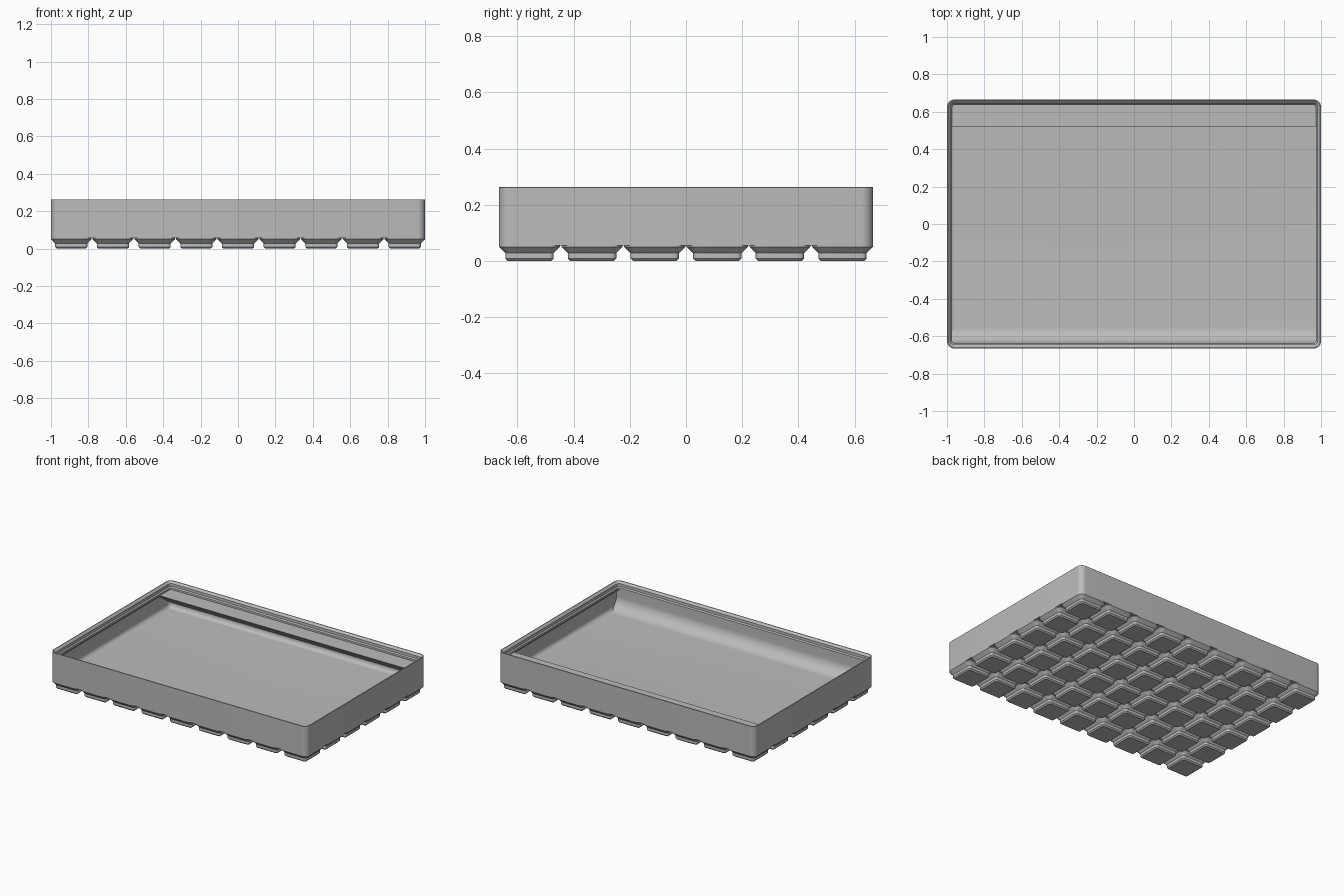
import bpy, bmesh, math
from mathutils import Vector

cube = bpy.data.objects.get("Cube")
if cube:
    bpy.data.objects.remove(cube, do_unlink=True)

grey = bpy.data.materials.new("plain grey")
grey.use_nodes = True
colour = (0.5, 0.5, 0.5, 1)
grey.diffuse_color = colour
grey.node_tree.nodes["Principled BSDF"].inputs["Base Color"].default_value = colour

COLS, ROWS, PITCH, GAP = 9, 6, 0.2228, 0.0053
HALF_X = (COLS * PITCH - GAP) / 2
HALF_Y = (ROWS * PITCH - GAP) / 2
HALF_CELL = (PITCH - GAP) / 2
TOP, FLOOR, LIP_Z, LIP_IN, WALL = 0.263, 0.074, 0.2228, 0.0276, 0.0101


def finish(name, bm):
    bmesh.ops.recalc_face_normals(bm, faces=bm.faces)
    mesh = bpy.data.meshes.new(name)
    bm.to_mesh(mesh)
    bm.free()
    mesh.materials.append(grey)
    ob = bpy.data.objects.new(name, mesh)
    bpy.context.collection.objects.link(ob)
    bpy.ops.object.select_all(action='DESELECT')
    ob.select_set(True)
    bpy.context.view_layer.objects.active = ob
    bpy.ops.object.shade_smooth_by_angle(angle=math.radians(30))
    return ob


def rounded_rect(hx, hy, r, z, steps=8):
    pts = []
    for q, (sx, sy) in enumerate([(1, 1), (-1, 1), (-1, -1), (1, -1)]):
        for i in range(steps + 1):
            a = math.pi / 2 * (q + i / steps)
            pts.append(Vector((sx * (hx - r) + r * math.cos(a),
                               sy * (hy - r) + r * math.sin(a), z)))
    return pts


def loft(name, hx, hy, profile):
    """Skin rounded rectangles given as (inset, height, corner radius), capped at both ends."""
    bm = bmesh.new()
    rings = [[bm.verts.new(p) for p in rounded_rect(hx - d, hy - d, r, z)]
             for d, z, r in profile]
    for a, b in zip(rings, rings[1:]):
        n = len(a)
        for i in range(n):
            j = (i + 1) % n
            bm.faces.new((a[i], a[j], b[j], b[i]))
    bm.faces.new(rings[0][::-1])
    bm.faces.new(rings[-1])
    return finish(name, bm)


def prism(name, profile, hx):
    """Extrude a (y, z) outline along x."""
    bm = bmesh.new()
    face = bm.faces.new([bm.verts.new((-hx, y, z)) for y, z in profile])
    new = bmesh.ops.extrude_face_region(bm, geom=[face])["geom"]
    bmesh.ops.translate(bm, vec=(2 * hx, 0, 0),
                        verts=[v for v in new if isinstance(v, bmesh.types.BMVert)])
    return finish(name, bm)


# Tray: outer wall, stepped stacking lip, inner wall, filleted floor
R, FILLET = 0.04, 0.03
shell = [(0, 0.0555), (0, TOP - 0.001), (0.001, TOP), (0.0064, TOP),
         (0.0202, 0.2493), (0.0202, 0.2302), (LIP_IN, LIP_Z),
         (LIP_IN, 0.21), (WALL, 0.192)]
shell = [(d, z, R - d) for d, z in shell]
for i in range(9):
    a = math.pi / 2 * i / 8
    d = FILLET * (1 - math.cos(a))
    shell.append((WALL + d, FLOOR + FILLET * (1 - math.sin(a)),
                  max(R - WALL - d, 0.002)))
loft("tray_body", HALF_X, HALF_Y, shell)

# Curved scoop along the inside of the front wall
SCOOP = 0.085
face_y = -HALF_Y + LIP_IN
scoop = [(face_y + SCOOP, FLOOR - 0.005), (-0.65, FLOOR - 0.005),
         (-0.65, LIP_Z), (face_y, LIP_Z)]
for i in range(17):
    a = math.pi / 2 * i / 16
    scoop.append((face_y + SCOOP * (1 - math.cos(a)),
                  FLOOR + SCOOP * (1 - math.sin(a))))
prism("front_scoop", scoop, HALF_X - WALL)

# Label shelf with sloped underside along the back wall
SHELF_Y, SHELF_Z, BACK_Y = 0.52, 0.21, 0.65
drop = (BACK_Y - SHELF_Y) * math.tan(math.radians(36))
prism("label_shelf", [(SHELF_Y, SHELF_Z), (BACK_Y, SHELF_Z),
                      (BACK_Y, SHELF_Z - drop - 0.003), (SHELF_Y, SHELF_Z - 0.003)],
      HALF_X - WALL)

# Grid of stepped feet sharing one mesh
foot = loft("foot", HALF_CELL, HALF_CELL,
            [(0.0312, 0, 0.0085), (0.0228, 0.0085, 0.017), (0.0228, 0.0276, 0.017),
             (0, 0.0504, R), (0, 0.0558, R)])
for c in range(COLS):
    for r in range(ROWS):
        ob = foot if c == r == 0 else foot.copy()
        ob.location = ((c - (COLS - 1) / 2) * PITCH, (r - (ROWS - 1) / 2) * PITCH, 0)
        if ob is not foot:
            ob.name = f"foot_{c + 1}_{r + 1}"
            bpy.context.collection.objects.link(ob)
